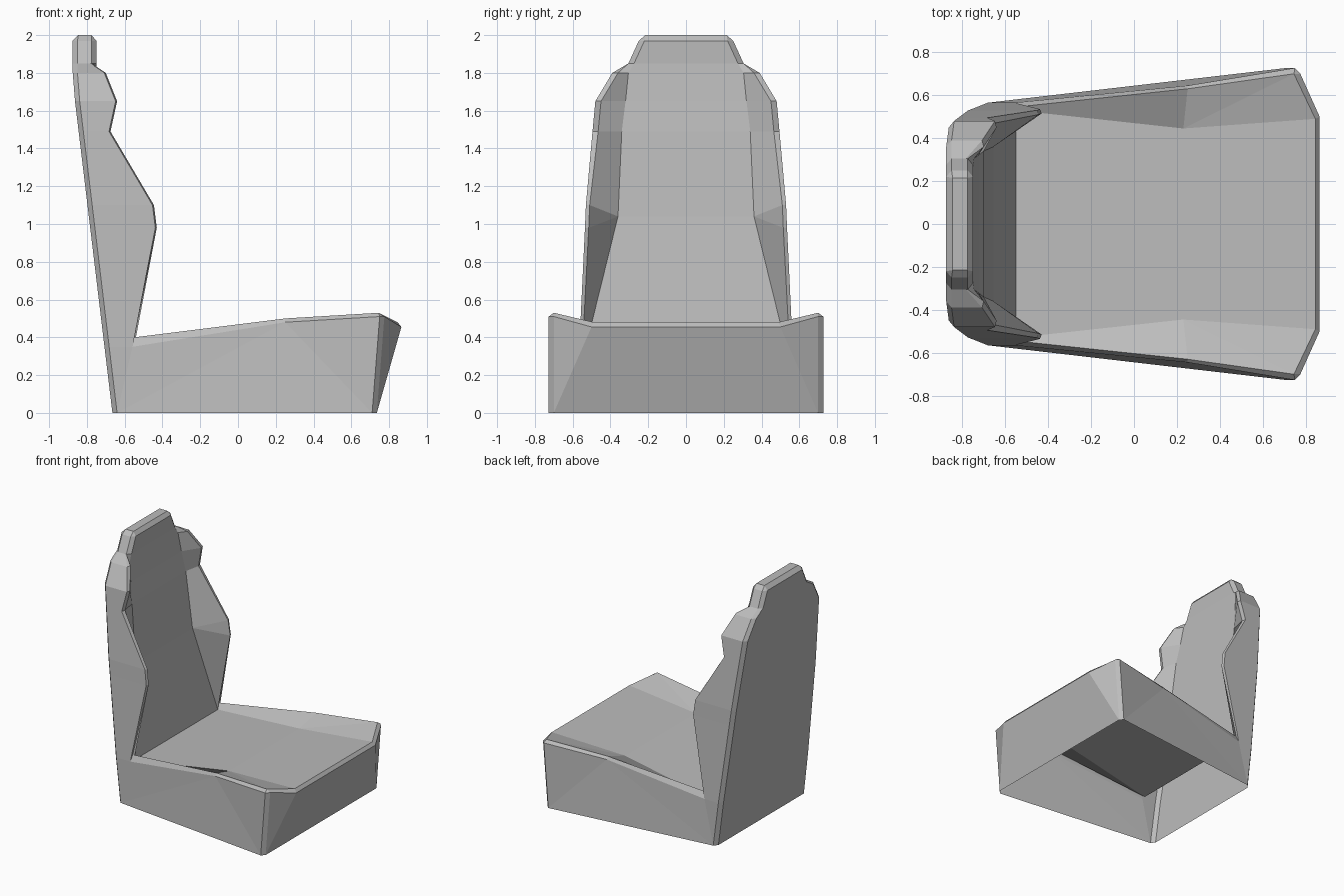
import bpy
import bmesh
from mathutils import Vector

cube = bpy.data.objects.get("Cube")
if cube:
    bpy.data.objects.remove(cube, do_unlink=True)

grey = bpy.data.materials.new("plain grey")
grey.use_nodes = True
colour = (0.5, 0.5, 0.5, 1)
grey.diffuse_color = colour
grey.node_tree.nodes["Principled BSDF"].inputs["Base Color"].default_value = colour


def mirrored(point):
    return (point[0], -point[1], point[2])


def build_part(name, half_faces, centre_edges, middle):
    """Mirror half_faces across y and span each centre edge to its mirror image."""
    bm = bmesh.new()

    def add(points):
        bm.faces.new([bm.verts.new(p) for p in points])

    for points in half_faces:
        add(points)
        add([mirrored(p) for p in points])
    for a, b in centre_edges:
        add([a, b, mirrored(b), mirrored(a)])
    bmesh.ops.remove_doubles(bm, verts=bm.verts, dist=0.002)
    bmesh.ops.dissolve_degenerate(bm, edges=bm.edges, dist=0.001)
    bmesh.ops.recalc_face_normals(bm, faces=bm.faces)
    # Make the skin face away from the middle of the part
    outward = sum(f.calc_area() * f.normal.dot(f.calc_center_median() - Vector(middle))
                  for f in bm.faces)
    if outward < 0:
        bmesh.ops.reverse_faces(bm, faces=bm.faces)
    mesh = bpy.data.meshes.new(name)
    bm.to_mesh(mesh)
    bm.free()
    mesh.materials.append(grey)
    part = bpy.data.objects.new(name, mesh)
    bpy.context.collection.objects.link(part)


def back_corner(z, width):
    """Side and rear points of the chamfer that runs up the leaning back."""
    lean = -0.64 - 0.12 * min(z, 1.75)
    return (lean, width, z), (lean - 0.025, width - 0.03, z)


def section(z, width, panel, wing, panel_z=None, wing_z=None):
    """Half cross-section: panel edge, wing edge, wing side, chamfer side, rear."""
    inner = (*panel, panel_z or z)
    edge = (*wing, wing_z or z)
    outer = (wing[0] - 0.008, width, z)
    return [inner, edge, outer, *back_corner(z, width)]


# Backrest sections, from the seat crease to the headrest
sections = [
    section(0.35, 0.565, (-0.55, 0.53), (-0.55, 0.545), wing_z=0.4),
    section(0.98, 0.535, (-0.655, 0.36), (-0.43, 0.515), panel_z=1.04),
    section(1.1, 0.53, (-0.655, 0.36), (-0.445, 0.51), panel_z=1.04),
    section(1.49, 0.495, (-0.70, 0.34), (-0.675, 0.465)),
    section(1.65, 0.48, (-0.725, 0.32), (-0.64, 0.45)),
    section(1.8, 0.39, (-0.745, 0.305), (-0.70, 0.36)),
    section(1.85, 0.305, (-0.75, 0.275), (-0.775, 0.305)),
    section(1.97, 0.25, (-0.75, 0.22), (-0.775, 0.25)),
]
crown = [(x, 0.215, 2) for x in (-0.775, -0.775, -0.8, -0.845, -0.845)]
sections.append(crown)

half_faces, centre_edges = [], []
for low, high in zip(sections, sections[1:]):
    for i in range(len(low) - 1):
        half_faces.append([low[i], low[i + 1], high[i + 1], high[i]])
    centre_edges += [(low[0], high[0]), (low[-1], high[-1])]
centre_edges.append((crown[0], crown[-1]))

# Back panel and chamfer continue down to the floor
floor_side, floor_rear = back_corner(0, 0.57)
crease, rim_rear, side_rear, hip, hip_rear = sections[0]
half_faces.append([floor_side, hip, hip_rear, floor_rear])
centre_edges.append((floor_rear, hip_rear))
build_part("backrest", half_faces, centre_edges, (-0.7, 0, 1))

# Seat cushion: dished top, raised side rims, open underneath
dish = (0.23, 0.445, 0.44)
rim_mid, side_mid = (0.25, 0.63, 0.5), (0.25, 0.645, 0.48)
rim_corner, side_corner = (0.745, 0.70, 0.53), (0.75, 0.727, 0.51)
rim_front, nose = (0.845, 0.49, 0.48), (0.865, 0.5, 0.455)
nose_corner = (0.775, 0.70, 0.51)
foot_side, foot_corner, foot_front = (0.71, 0.727, 0), (0.735, 0.70, 0), (0.735, 0.5, 0)

cushion_faces = [
    # Dished bolsters
    [crease, dish, rim_mid, rim_rear],
    [dish, rim_front, rim_corner],
    [dish, rim_corner, rim_mid],
    # Chamfered rim
    [rim_rear, rim_mid, side_mid, side_rear],
    [rim_mid, rim_corner, side_corner, side_mid],
    [rim_corner, nose_corner, side_corner],
    [rim_corner, rim_front, nose, nose_corner],
    # Side wall
    [floor_side, side_rear, hip],
    [floor_side, side_mid, side_rear],
    [floor_side, foot_side, side_mid],
    [foot_side, side_corner, side_mid],
    # Front corner
    [foot_side, foot_corner, nose_corner, side_corner],
    [foot_corner, nose, nose_corner],
    [foot_corner, foot_front, nose],
]
cushion_spans = [(crease, dish), (dish, rim_front), (rim_front, nose), (nose, foot_front)]
build_part("seat_cushion", cushion_faces, cushion_spans, (0.1, 0, 0.2))
